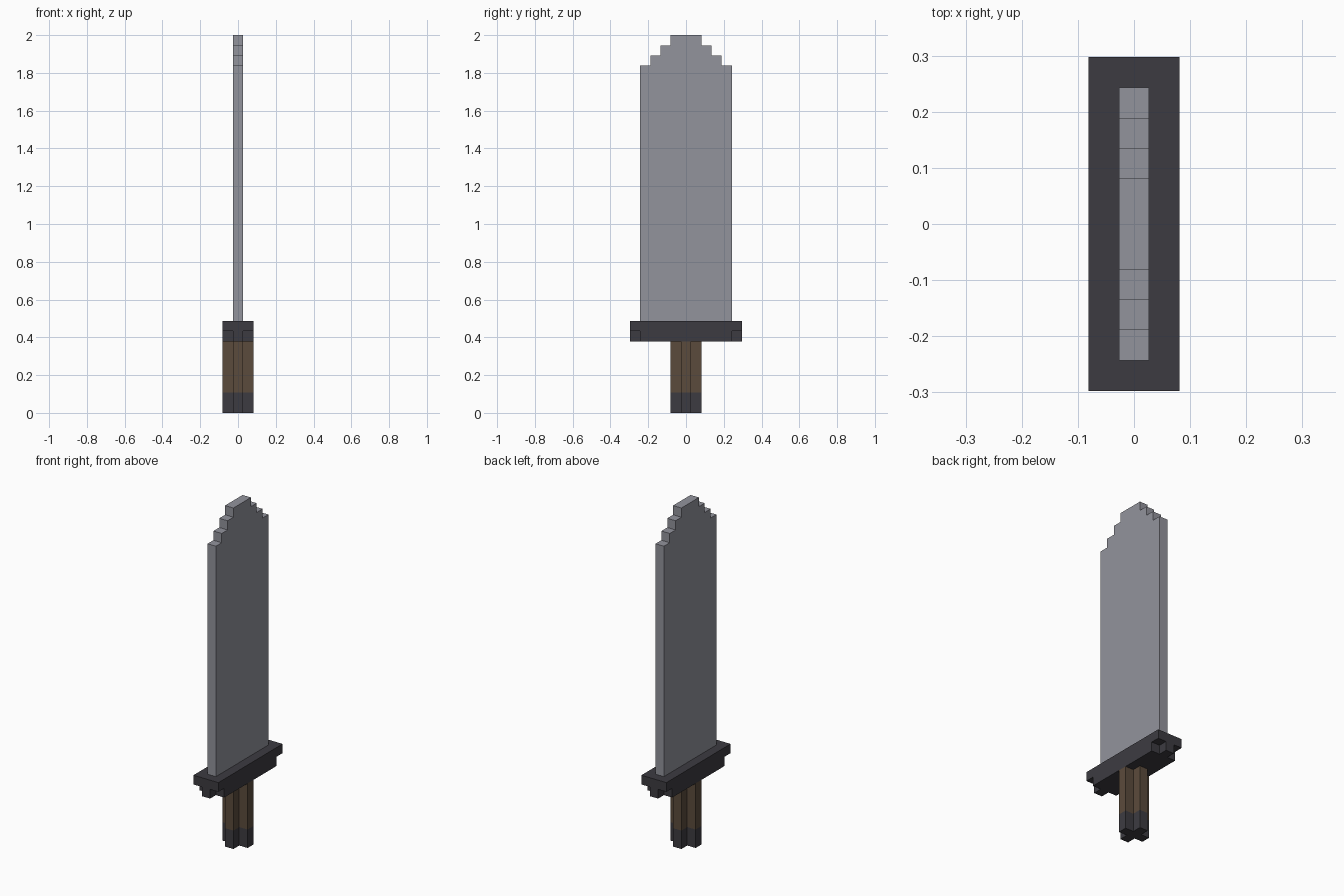
import bpy, bmesh
from mathutils import Vector

if "Cube" in bpy.data.objects:
    bpy.data.objects.remove(bpy.data.objects["Cube"], do_unlink=True)

U = 2 / 37  # one block


def material(name, rgb):
    m = bpy.data.materials.new(name)
    m.use_nodes = True
    m.diffuse_color = (*rgb, 1)
    m.node_tree.nodes["Principled BSDF"].inputs["Base Color"].default_value = (*rgb, 1)
    return m


steel = material("grey steel", (0.29, 0.295, 0.335))
iron = material("dark iron", (0.046, 0.044, 0.053))
wood = material("brown wood", (0.105, 0.07, 0.045))


def prism(name, outline, direction, mat):
    """Extrude a closed outline, given in blocks, along a direction."""
    bm = bmesh.new()
    face = bm.faces.new([bm.verts.new(Vector(p) * U) for p in outline])
    result = bmesh.ops.extrude_face_region(bm, geom=[face], use_keep_orig=True)
    moved = [g for g in result["geom"] if isinstance(g, bmesh.types.BMVert)]
    bmesh.ops.translate(bm, verts=moved, vec=Vector(direction) * U)
    bmesh.ops.recalc_face_normals(bm, faces=bm.faces)
    mesh = bpy.data.meshes.new(name)
    bm.to_mesh(mesh)
    bm.free()
    mesh.materials.append(mat)
    obj = bpy.data.objects.new(name, mesh)
    bpy.context.collection.objects.link(obj)
    return obj


def notched(x, y, z, cut=1):
    """Rectangle outline with a square notch at each corner."""
    a, b = x - cut, y - cut
    corner = [(x, b), (a, b), (a, y)]
    plan = corner + [(-px, py) for px, py in reversed(corner)]
    plan += [(-px, -py) for px, py in plan]
    return [(px, py, z) for px, py in plan]


# Handle: plus-shaped pommel and grip
prism("pommel", notched(1.5, 1.5, 0), (0, 0, 2), iron)
prism("grip", notched(1.5, 1.5, 2), (0, 0, 5), wood)

# Guard: notched lower layer under a full slab
prism("guard_lower", notched(1.5, 5.5, 7), (0, 0, 1), iron)
slab = [(sx * 1.5, sy * 5.5, 8) for sx, sy in ((1, 1), (-1, 1), (-1, -1), (1, -1))]
prism("guard_upper", slab, (0, 0, 1), iron)

# Blade: flat profile with a stepped tip
half = [(4.5, 9)]
for step in range(4):
    half.append((4.5 - step, 34 + step))
    if step < 3:
        half.append((3.5 - step, 34 + step))
profile = half + [(-y, z) for y, z in reversed(half)]
prism("blade", [(-0.5, y, z) for y, z in profile], (1, 0, 0), steel)
